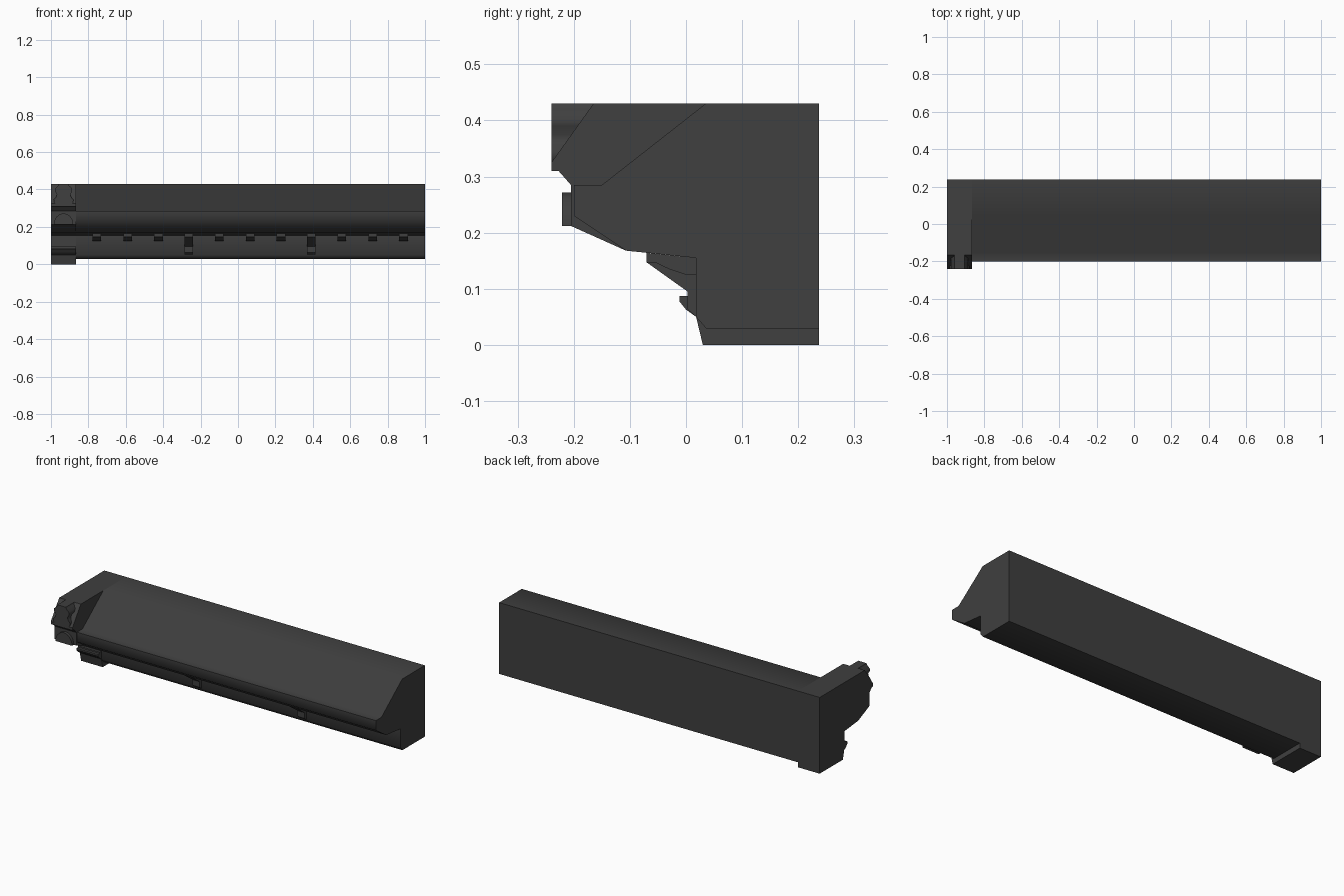
import bpy
import math

cube = bpy.data.objects.get("Cube")
if cube:
    bpy.data.objects.remove(cube, do_unlink=True)

stone = bpy.data.materials.new("dark grey stone")
stone.use_nodes = True
colour = (0.05, 0.05, 0.05, 1)
stone.diffuse_color = colour
stone.node_tree.nodes["Principled BSDF"].inputs["Base Color"].default_value = colour


def prism(name, outline, place, start, end, smooth=0):
    """Extrude a 2D outline between two depths; place maps (a, b, depth) to xyz."""
    n = len(outline)
    verts = [place(a, b, d) for d in (start, end) for a, b in outline]
    faces = [tuple(range(n)), tuple(reversed(range(n, 2 * n)))]
    faces += [(i, i + n, (i + 1) % n + n, (i + 1) % n) for i in range(n)]
    mesh = bpy.data.meshes.new(name)
    mesh.from_pydata(verts, [], faces)
    mesh.materials.append(stone)
    obj = bpy.data.objects.new(name, mesh)
    bpy.context.collection.objects.link(obj)
    bpy.ops.object.select_all(action="DESELECT")
    obj.select_set(True)
    bpy.context.view_layer.objects.active = obj
    bpy.ops.object.mode_set(mode="EDIT")
    bpy.ops.mesh.select_all(action="SELECT")
    bpy.ops.mesh.normals_make_consistent(inside=False)
    bpy.ops.object.mode_set(mode="OBJECT")
    if smooth:
        bpy.ops.object.shade_smooth_by_angle(angle=math.radians(smooth))
    return obj


def along_x(a, b, d):
    return (d, a, b)


def along_y(a, b, d):
    return (a, d, b)


BACK, TOP, WALL = 0.237, 0.43, 0.018
PIER_L, PIER_R = -1.0, -0.865
PIER_MID = (PIER_L + PIER_R) / 2

# Long cornice with sloped roof, overhanging lip and recessed wall
prism("cornice", [
    (BACK, 0.028), (BACK, TOP), (0.035, TOP), (-0.15, 0.285), (-0.2, 0.285),
    (-0.2, 0.23), (-0.107, 0.168), (WALL, 0.155), (WALL, 0.05), (0.037, 0.028),
], along_x, PIER_R, 1.0, 60)

# End pier with chamfered top, throat, sloped soffit and foot moulding
prism("end_pier", [
    (BACK, 0), (BACK, TOP), (-0.165, TOP), (-0.24, 0.325), (-0.24, 0.31),
    (-0.227, 0.31), (-0.205, 0.285), (-0.205, 0.212), (-0.107, 0.168),
    (WALL, 0.155), (WALL, 0.095), (0.003, 0.095), (0.003, 0.087),
    (-0.012, 0.087), (-0.012, 0.078), (0.0, 0.063), (WALL, 0.05), (0.03, 0),
], along_x, PIER_L, PIER_R)

# Wavy-sided plaque standing in front of the pier's chamfer
wave = [(0.030, 0.31), (0.050, 0.33), (0.053, 0.345), (0.040, 0.36),
        (0.036, 0.375), (0.046, 0.39), (0.046, 0.405), (0.030, 0.42),
        (0.026, TOP)]
outline = [(PIER_MID + w, z) for w, z in wave]
outline += [(PIER_MID - w, z) for w, z in reversed(wave)]
prism("wavy_plaque", outline, along_y, -0.24, -0.16, 60)

# Round-topped medallion below the plaque
arch = [(PIER_MID + 0.052 * math.cos(t), 0.212 + 0.06 * math.sin(t))
        for t in (math.pi * i / 12 for i in range(13))]
prism("arched_medallion", arch, along_y, -0.221, -0.2, 40)

# Repeating brackets under the lip: every fourth one is large
small = [(WALL, 0.155), (-0.07, 0.164), (-0.07, 0.147), (-0.055, 0.147),
         (-0.03, 0.135), (0.0, 0.125), (WALL, 0.125)]
large = [(WALL, 0.155), (-0.07, 0.164), (-0.07, 0.147), (0.003, 0.095),
         (0.003, 0.063), (WALL, 0.05)]
for i in range(3):
    base = -0.59 + 0.655 * i
    for j, offset in enumerate((-0.165, 0, 0.165)):
        x = base + offset
        prism(f"small_bracket_{i}_{j}", small, along_x, x - 0.023, x + 0.023)
    if i < 2:
        x = base + 0.327
        prism(f"large_bracket_{i}", large, along_x, x - 0.022, x + 0.022)
